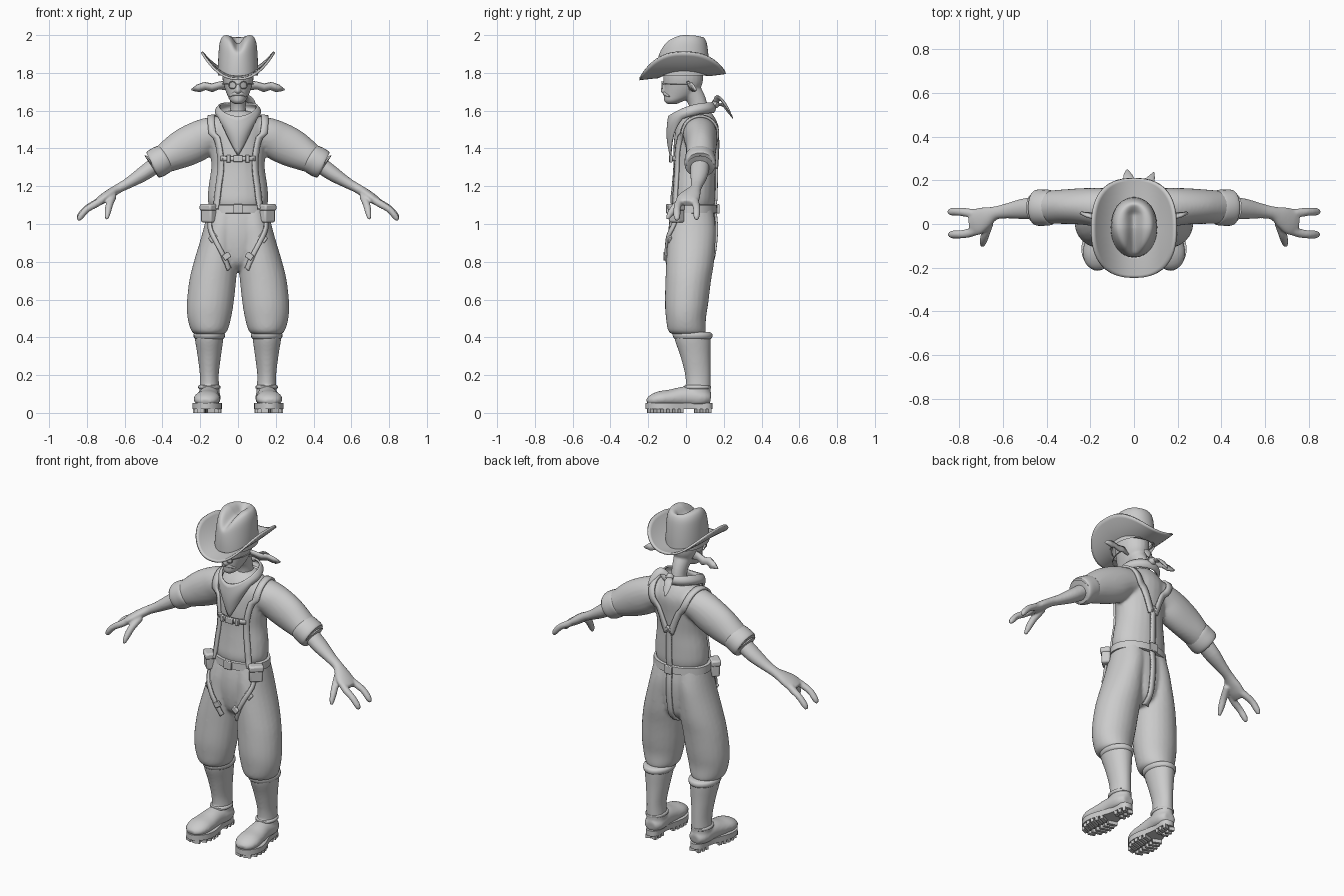
import bpy, bmesh, math
from mathutils import Vector, Matrix
from mathutils.bvhtree import BVHTree

grey = bpy.data.materials.new("plain grey")
grey.diffuse_color = (0.6, 0.6, 0.6, 1)
X, Y, Z = Vector((1, 0, 0)), Vector((0, 1, 0)), Vector((0, 0, 1))


def finish(name, bm, voxel=0, solid=0, bevel=0, angle=45, recalc=True):
    if recalc:
        bmesh.ops.recalc_face_normals(bm, faces=bm.faces)
    me = bpy.data.meshes.new(name)
    bm.to_mesh(me)
    bm.free()
    me.materials.append(grey)
    ob = bpy.data.objects.new(name, me)
    bpy.context.collection.objects.link(ob)
    me.shade_smooth()
    me.set_sharp_from_angle(angle=math.radians(angle))
    if voxel:
        m = ob.modifiers.new("merge", 'REMESH')
        m.mode, m.voxel_size, m.use_smooth_shade = 'VOXEL', voxel, True
        s = ob.modifiers.new("soften", 'SMOOTH')
        s.factor, s.iterations = 0.5, 6
    if solid:
        m = ob.modifiers.new("thickness", 'SOLIDIFY')
        m.thickness, m.offset = solid, 0
    if bevel:
        m = ob.modifiers.new("bevel", 'BEVEL')
        m.width, m.segments = bevel, 2
    return ob


def spline(pts, k=4):
    """Catmull-Rom through tuples of any length."""
    out = []
    for i in range(len(pts) - 1):
        a, b, c, d = pts[max(i - 1, 0)], pts[i], pts[i + 1], pts[min(i + 2, len(pts) - 1)]
        for s in range(k):
            t = s / k
            out.append([0.5 * (2 * q + (r - p) * t + (2 * p - 5 * q + 4 * r - w) * t * t
                               + (3 * q - p - 3 * r + w) * t ** 3) for p, q, r, w in zip(a, b, c, d)])
    return out + [list(pts[-1])]


def tube(bm, pts, ref=None, n=24, k=4, both=True):
    """Points (x, y, z, ra, rb). Rings lie flat unless ref gives the ra direction."""
    path = spline(pts, k)
    for sx in ((1, -1) if both else (1,)):
        rings = []
        for i, p in enumerate(path):
            c = Vector(p[:3])
            u, v = X, Y
            if ref:
                t = (Vector(path[min(i + 1, len(path) - 1)][:3]) - Vector(path[max(i - 1, 0)][:3])).normalized()
                u = (ref - t * ref.dot(t)).normalized()
                v = t.cross(u)
            ring = []
            for j in range(n):
                a = math.tau * j / n
                q = c + u * p[3] * math.cos(a) + v * p[4] * math.sin(a)
                ring.append(bm.verts.new((q.x * sx, q.y, q.z)))
            rings.append(ring)
        skin(bm, rings)
        bm.faces.new(rings[0])
        bm.faces.new(rings[-1])
    return bm


def skin(bm, rings):
    for r, s in zip(rings, rings[1:]):
        for j in range(len(r)):
            k = (j + 1) % len(r)
            bm.faces.new((r[j], r[k], s[k], s[j]))


def box(bm, c, size, rot=None):
    m = Matrix.Translation(c) @ (rot or Matrix()) @ Matrix.Diagonal((*size, 1))
    bmesh.ops.create_cube(bm, size=1, matrix=m)


def rows(*r):
    """Rows (z, cx, cy, rx, ry) to tube points."""
    return [(cx, cy, z, rx, ry) for z, cx, cy, rx, ry in r]


# Shirt: torso and both sleeves
bm = bmesh.new()
tube(bm, rows((1.07, 0, .035, .14, .105), (1.12, 0, .035, .16, .118), (1.2, 0, .04, .156, .116),
              (1.3, 0, .045, .142, .113), (1.4, 0, .05, .148, .117), (1.5, 0, .06, .15, .115),
              (1.56, 0, .065, .12, .09), (1.6, 0, .07, .06, .055)), both=False)
sleeve = [(.04, .07, 1.495, .09, .08), (.15, .075, 1.47, .09, .095), (.22, .08, 1.435, .085, .105),
          (.3, .08, 1.395, .08, .1), (.38, .077, 1.35, .076, .08), (.43, .075, 1.32, .065, .065)]
tube(bm, sleeve, Y)
shirt = finish("shirt", bm, voxel=.009)

# Rolled cuffs
bm = tube(bmesh.new(), [(.37, .075, 1.358, .06, .055), (.38, .075, 1.352, .079, .073), (.41, .075, 1.335, .083, .079),
                        (.44, .075, 1.318, .083, .078), (.453, .075, 1.311, .075, .07), (.45, .075, 1.313, .05, .05)], Y)
finish("sleeve_cuffs", bm)

# Forearms and hands
bm = tube(bmesh.new(), [(.42, .075, 1.325, .05, .045), (.5, .07, 1.267, .048, .04), (.58, .06, 1.217, .035, .029),
                        (.635, .05, 1.187, .031, .025), (.68, .03, 1.158, .05, .026), (.72, .01, 1.13, .062, .025),
                        (.75, .005, 1.11, .055, .018)], Y, 20)
for finger in ([(.70, .04, 1.14, .02, .02), (.75, .05, 1.112, .021, .02), (.80, .056, 1.083, .019, .018),
                (.835, .056, 1.045, .018, .017), (.848, .056, 1.022, .009, .009)],
               [(.70, -.02, 1.14, .02, .02), (.75, -.04, 1.108, .021, .02), (.80, -.048, 1.078, .019, .018),
                (.833, -.048, 1.04, .018, .017), (.845, -.048, 1.018, .009, .009)],
               [(.66, .01, 1.15, .02, .02), (.68, -.045, 1.105, .02, .02), (.69, -.08, 1.06, .017, .018),
                (.695, -.1, 1.025, .009, .009)]):
    tube(bm, finger, Y if finger[-1][0] > .8 else X, 12)
finish("arms_and_hands", bm, voxel=.006)

# Baggy trousers
bm = tube(bmesh.new(), rows((.415, .152, .015, .072, .085), (.435, .152, .005, .096, .1), (.5, .152, 0, .115, .106),
                            (.58, .147, .003, .124, .115), (.7, .134, .012, .124, .121), (.8, .118, .022, .116, .127),
                            (.92, .1, .03, .098, .127), (1.0, .085, .033, .092, .123), (1.1, .07, .035, .085, .105)))
tube(bm, rows((.755, 0, .03, .04, .06), (.8, 0, .03, .1, .105), (.9, 0, .03, .15, .123),
              (1.0, 0, .033, .165, .124), (1.1, 0, .035, .15, .108)), both=False)
trousers = finish("trousers", bm, voxel=.009)

# Boots, slightly toed out
TURN = Matrix.Translation((.152, .05, 0)) @ Matrix.Rotation(math.radians(4), 4, 'Z') @ Matrix.Translation((-.152, -.05, 0))


def toe_out(bm):
    for v in bm.verts:
        s = -1 if v.co.x < 0 else 1
        q = TURN @ Vector((abs(v.co.x), v.co.y, v.co.z))
        v.co = (s * q.x, q.y, q.z)
    return bm


bm = tube(bmesh.new(), rows((.05, .152, .06, .055, .065), (.12, .152, .065, .053, .066), (.2, .153, .063, .05, .068),
                            (.3, .152, .05, .062, .08), (.38, .152, .037, .074, .095), (.425, .152, .033, .078, .099)))
tube(bm, [(.152, .13, .075, .035, .03), (.152, .09, .08, .058, .045), (.152, 0, .085, .058, .055),
          (.152, -.08, .078, .066, .046), (.152, -.14, .073, .07, .042), (.152, -.185, .065, .055, .03),
          (.152, -.208, .06, .028, .014)], X)
finish("boots", toe_out(bm), voxel=.008)
bm = tube(bmesh.new(), rows((.39, .152, .036, .07, .09), (.398, .152, .036, .081, .102), (.418, .152, .034, .084, .105),
                            (.427, .152, .033, .074, .095)), k=2)
finish("boot_rims", bm)
bm = tube(bmesh.new(), rows((.125, .152, .06, .05, .06), (.13, .152, .06, .058, .072), (.142, .152, .06, .058, .072),
                            (.147, .152, .06, .05, .06)), k=2)
finish("ankle_straps", bm)


# Soles with rows of lugs
def sole_width(y):
    t = (y + .215) / .355
    return (.06 + .018 * math.cos(math.tau * (t - .27)) ** 1) * (1 - abs(2 * t - 1) ** 5) ** .5


bm = bmesh.new()
ys = [-.215 + .355 * (1 - math.cos(math.pi * i / 24)) / 2 for i in range(25)]
for s in (1, -1):
    edge = [(sole_width(y), y) for y in ys] + [(-sole_width(y), y) for y in ys[-2:0:-1]]
    rings = [[bm.verts.new((s * (.152 + w), y, z)) for w, y in edge] for z in (.02, .052)]
    skin(bm, rings)
    bm.faces.new(rings[0])
    bm.faces.new(rings[1])
    for i in range(11):
        y = -.19 + i * .031
        if i not in (6, 7):
            for e in (-1, 1):
                w = sole_width(y)
                box(bm, (s * .152 + e * w * .54, y, .012), (w * .86, .018, .024), Matrix.Rotation(e * .35, 4, 'Z'))
finish("boot_soles", toe_out(bm), angle=30)

# Head, nose, neck
bm = tube(bmesh.new(), rows((1.635, 0, -.075, .018, .025), (1.65, 0, -.065, .04, .05), (1.68, 0, -.038, .056, .08),
                            (1.73, 0, -.018, .074, .1), (1.78, 0, -.015, .083, .106), (1.85, 0, -.015, .08, .1)), both=False)
tube(bm, [(0, .0, 1.74, .06, .06), (0, .05, 1.67, .045, .05), (0, .07, 1.6, .042, .05), (0, .07, 1.53, .055, .06)], X, both=False)
tube(bm, rows((1.69, 0, -.11, .012, .012), (1.705, 0, -.115, .017, .02), (1.75, 0, -.11, .01, .014)), n=12, both=False)
finish("head", bm, voxel=.006)

# Fin-like ears
bm = bmesh.new()
top = [(.06, 1.758), (.1, 1.752), (.14, 1.742), (.18, 1.75), (.22, 1.735), (.248, 1.712)]
low = [(.06, 1.71), (.1, 1.715), (.135, 1.7), (.17, 1.712), (.2, 1.7), (.235, 1.706)]
for s in (1, -1):
    a, b = [[bm.verts.new((s * x, .015 + (x - .06) * .15 + (1.73 - z) * .4, z)) for x, z in e] for e in (top, low)]
    for i in range(5):
        bm.faces.new((a[i], a[i + 1], b[i + 1], b[i]))
finish("ears", bm, solid=.012)

# Spectacles and moustache
bm = bmesh.new()
rings = [[(.03 + r * math.cos(i * math.tau / 16), -.127, 1.735 + r * math.sin(i * math.tau / 16), .003, .003)
          for i in range(17)] for r in (.019,)]
tube(bm, rings[0], Y, 6, 1)
tube(bm, [(-.012, -.127, 1.738, .003, .003), (.012, -.127, 1.738, .003, .003)], Z, 6, 1, both=False)
tube(bm, [(.049, -.125, 1.74, .003, .003), (.078, -.06, 1.742, .003, .003), (.08, .01, 1.742, .003, .003)], Z, 6, 2)
finish("spectacles", bm)
bm = tube(bmesh.new(), [(0, -.117, 1.69, .006, .01), (.02, -.112, 1.688, .007, .01), (.045, -.088, 1.675, .003, .004)], Y, 8)
finish("moustache", bm)

# Hat: curled brim and creased crown
N = 64


def oval(rx, ry, p):
    f = lambda c: math.copysign(abs(c) ** (2 / p), c)
    return [(rx * f(math.cos(i * math.tau / N)), ry * f(math.sin(i * math.tau / N))) for i in range(N)]


bm = bmesh.new()
brim = []
for i in range(9):
    t = i / 8
    brim.append([bm.verts.new((x, y - .018, 1.782 + .128 * (abs(x) / .192) ** 2.2 + .07 * (y + .02) * abs(y) / .22))
                 for x, y in oval(.09 + .102 * t, .13 + .098 * t, 2.1 + .4 * t)])
skin(bm, brim)
finish("hat_brim", bm, solid=.012)
bm = bmesh.new()
crown = []
for z, f in spline([(1.785, 1), (1.85, .99), (1.92, .95), (1.965, .89), (1.992, .77), (2.0, .6), (2.0, .4), (2.0, .2), (2.0, .03)], 3):
    ring = []
    for x, y in oval(.107 * f, .138 * f, 2.1):
        h = max(0, (z - 1.8) / .2)
        x *= 1 + h * (.1 * y / .138 - .1 * (y < 0) * (y / .138) ** 2)
        front = max(0, -y / .138)
        dz = .055 * front ** 1.5 * h + h ** 4 * .045 * math.exp(-(x / .03) ** 2) * (1 if y < .06 else max(0, 1 - (y - .06) / .05))
        ring.append(bm.verts.new((x, y - .015, z - dz)))
    crown.append(ring)
skin(bm, crown)
bm.faces.new(crown[-1])
finish("hat_crown", bm, angle=70)

# Neckerchief with knot and tails
bm = bmesh.new()
cloth = []
for i in range(9):
    t = i / 8
    ring = []
    for x, y in oval(.098, .115, 2):
        front = max(0, -y / .115)
        drop = .05 + (.16 * max(0, 1 - abs(x) / .09) if y < 0 else 0)
        w = 1 + .25 * math.sin(t * 2.4) - .08 * t
        ring.append(bm.verts.new((x * w * (1 - .1 * t * front), .025 + y * (1 + .12 * math.sin(t * 3) - .1 * t * front),
                                  1.605 + .3 * y + .02 * (abs(x) / .1) ** 2 - t * drop)))
    cloth.append(ring)
skin(bm, cloth)
finish("neckerchief", bm, solid=.01, angle=80)
bm = tube(bmesh.new(), [(-.02, .15, 1.63, .012, .012), (0, .155, 1.635, .024, .022), (.022, .15, 1.64, .012, .012)], Z, 12, both=False)
for tail in ([(0, .15, 1.632, .01, .008), (-.02, .195, 1.63, .024, .008), (-.028, .225, 1.595, .02, .007), (-.032, .248, 1.56, .003, .003)],
             [(0, .15, 1.637, .01, .008), (.045, .175, 1.668, .022, .008), (.075, .205, 1.635, .02, .007), (.09, .235, 1.59, .003, .003)]):
    tube(bm, tail, X if tail[-1][0] < 0 else Vector((.5, -.6, .6)), 12, both=False)
finish("neckerchief_knot", bm)

# Harness straps laid on the clothes
bpy.context.view_layer.update()
deps = bpy.context.evaluated_depsgraph_get()
trees = [BVHTree.FromObject(o, deps) for o in (shirt, trousers)]


def strap(name, path, width, across, both=True):
    bm = bmesh.new()
    pts = [Vector(p) for p in spline(path, 6)]
    for s in ((1, -1) if both else (1,)):
        last = None
        for i, p in enumerate(pts):
            hit = min((t.find_nearest(p) for t in trees), key=lambda h: h[3])
            t = (pts[min(i + 1, len(pts) - 1)] - pts[max(i - 1, 0)]).normalized()
            side = t.cross(hit[1])
            side = (side if side.length > .1 else across).normalized() * width / 2
            row = []
            for e in (-1, 0, 1):
                h = min((tr.find_nearest(hit[0] + side * e + hit[1] * .01) for tr in trees), key=lambda h: h[3])
                q = h[0] + hit[1] * .007
                row.append(bm.verts.new((q.x * s, q.y, q.z)))
            if last:
                for a in (0, 1):
                    bm.faces.new((last[a], last[a + 1], row[a + 1], row[a]))
            last = row
    return finish(name, bm, solid=.012)


strap("shoulder_straps", [(.14, -.09, 1.09), (.13, -.1, 1.2), (.125, -.1, 1.35), (.14, -.06, 1.48), (.145, .02, 1.57), (.14, .1, 1.6),
                          (.11, .18, 1.5), (.06, .19, 1.4), (.015, .19, 1.3)], .036, X)
strap("back_strap", [(0, .19, 1.34), (0, .19, 1.2), (0, .18, 1.1), (0, .18, .98), (0, .17, .87), (0, .1, .74)], .034, X, False)
strap("chest_strap", [(-.12, -.1, 1.345), (0, -.12, 1.345), (.12, -.1, 1.345)], .026, Z, False)
strap("thigh_straps", [(.17, -.05, 1.06), (.16, -.09, .98), (.12, -.12, .91), (.06, -.13, .82), (.02, -.12, .76)], .026, X)

# Belt
bm = tube(bmesh.new(), rows((1.055, 0, .035, .15, .11), (1.058, 0, .035, .172, .13), (1.1, 0, .035, .17, .128),
                            (1.104, 0, .035, .15, .11)), n=40, k=1, both=False)
finish("belt", bm, angle=40)

# Buckles and pouches
bm = bmesh.new()
box(bm, (0, -.082, 1.345), (.05, .018, .035))
box(bm, (0, -.098, 1.08), (.05, .014, .05))
box(bm, (0, .17, 1.08), (.05, .014, .05))
for s in (1, -1):
    tilt = Matrix.Rotation(s * .6, 4, 'Y')
    box(bm, (s * .05, -.08, 1.345), (.022, .016, .04))
    box(bm, (s * .13, -.085, .925), (.045, .02, .035), tilt)
    box(bm, (s * .06, -.112, .83), (.04, .016, .032), tilt)
finish("buckles", bm, bevel=.004, angle=30)
bm = bmesh.new()
for s in (1, -1):
    turn = Matrix.Rotation(s * .75, 4, 'Z')
    box(bm, (s * .155, -.05, 1.055), (.075, .05, .095), turn)
    box(bm, (s * .157, -.052, 1.088), (.082, .058, .036), turn)
finish("belt_pouches", bm, bevel=.01, angle=40)
